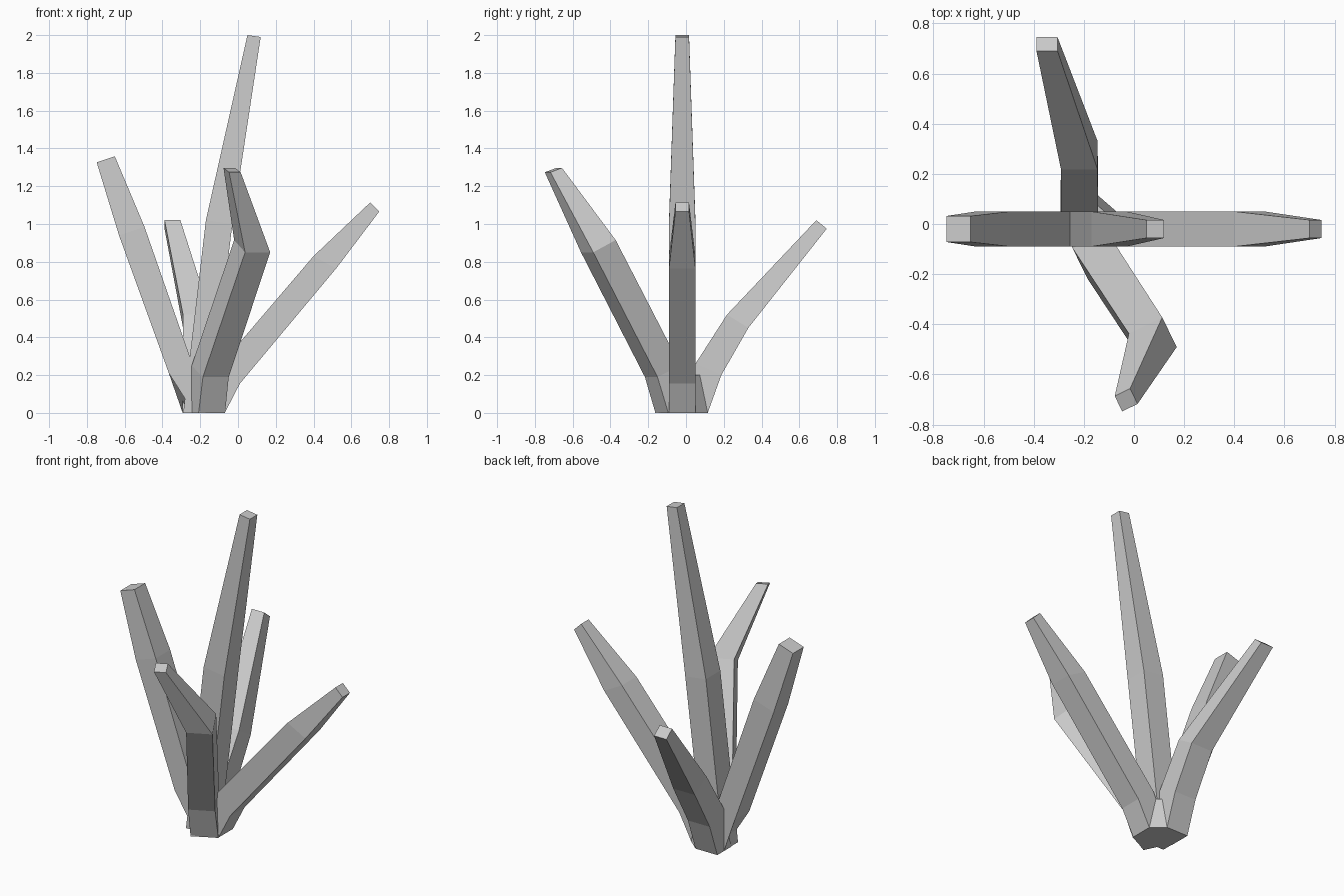
import bpy, bmesh
from mathutils import Vector

default_cube = bpy.data.objects.get("Cube")
if default_cube:
    bpy.data.objects.remove(default_cube, do_unlink=True)

grey = bpy.data.materials.new("plain grey")
grey.use_nodes = True
colour = (0.6, 0.6, 0.6, 1)
grey.diffuse_color = colour
grey.node_tree.nodes["Principled BSDF"].inputs["Base Color"].default_value = colour

centre = Vector((-0.18, -0.02, 0))
up = Vector((0, 0, 1))


def loft(name, rings):
    """Skin a stack of corner loops and cap both ends."""
    bm = bmesh.new()
    loops = [[bm.verts.new(corner) for corner in ring] for ring in rings]
    for low, high in zip(loops, loops[1:]):
        count = len(low)
        for i in range(count):
            j = (i + 1) % count
            bm.faces.new((low[i], low[j], high[j], high[i]))
    bm.faces.new(loops[0][::-1])
    bm.faces.new(loops[-1])
    bmesh.ops.recalc_face_normals(bm, faces=bm.faces)
    mesh = bpy.data.meshes.new(name)
    bm.to_mesh(mesh)
    bm.free()
    mesh.materials.append(grey)
    obj = bpy.data.objects.new(name, mesh)
    bpy.context.collection.objects.link(obj)
    return obj


def stem(name, heading, sections, base_skew=0):
    """Square stem; each section gives the outer and inner edge as
    (reach, height), then the half width and the sideways shift."""
    heading = Vector(heading).normalized()
    side = heading.cross(up)
    rings = []
    for level, (outer, inner, half, shift) in enumerate(sections):
        skew = base_skew if level == 0 else 0
        ring = []
        for (reach, height), sign, lean in ((outer, -1, skew), (outer, 1, skew),
                                            (inner, 1, 0), (inner, -1, 0)):
            ring.append(centre + heading * (reach + sign * lean)
                        + side * (shift + sign * half) + up * height)
        rings.append(ring)
    return loft(name, rings)


# Five-sided foot joining the stems
foot = [(-0.207, -0.165), (-0.07, -0.09), (-0.07, 0.05), (-0.145, 0.115), (-0.293, 0.115)]
bottom = [Vector((x, y, 0)) for x, y in foot]
top = [centre + (corner - centre) * 0.75 + up * 0.2 for corner in bottom]
loft("foot", [bottom, top])

# Tall middle stem
stem("tall_stem", (1, 0, 0), [
    ((0.03, 0), (-0.11, 0), 0.07, 0),
    ((0.15, 1.0), (0.01, 1.02), 0.07, 0),
    ((0.3, 1.99), (0.23, 2.0), 0.036, 0),
])

# Stem leaning to the right side
stem("right_stem", (-1, 0, 0), [
    ((0.083, 0), (-0.03, 0), 0.07, 0),
    ((0.186, 0.21), (0.06, 0.255), 0.07, 0),
    ((0.45, 0.94), (0.315, 0.985), 0.07, 0),
    ((0.568, 1.326), (0.472, 1.358), 0.052, 0),
], base_skew=0.03)

# Stem leaning to the left side
stem("left_stem", (1, 0, 0), [
    ((0.11, 0), (-0.03, 0), 0.07, 0),
    ((0.19, 0.155), (0.08, 0.245), 0.07, 0),
    ((0.7, 0.765), (0.58, 0.83), 0.07, 0),
    ((0.928, 1.066), (0.88, 1.114), 0.036, 0),
])

# Front stem, bent sideways near the tip
stem("front_stem", (0.44, -0.9, 0), [
    ((0.115, 0), (0, 0), 0.078, 0.01),
    ((0.175, 0.19), (0.04, 0.25), 0.076, 0.016),
    ((0.577, 0.85), (0.445, 0.915), 0.074, -0.034),
    ((0.712, 1.274), (0.644, 1.297), 0.034, 0.166),
])

# Rear stem, bent sideways near the tip
stem("rear_stem", (0, 1, 0), [
    ((0.135, 0), (0, 0), 0.074, -0.039),
    ((0.207, 0.2), (0.07, 0.26), 0.074, -0.038),
    ((0.35, 0.45), (0.237, 0.52), 0.073, -0.038),
    ((0.765, 0.975), (0.71, 1.02), 0.042, -0.167),
])
